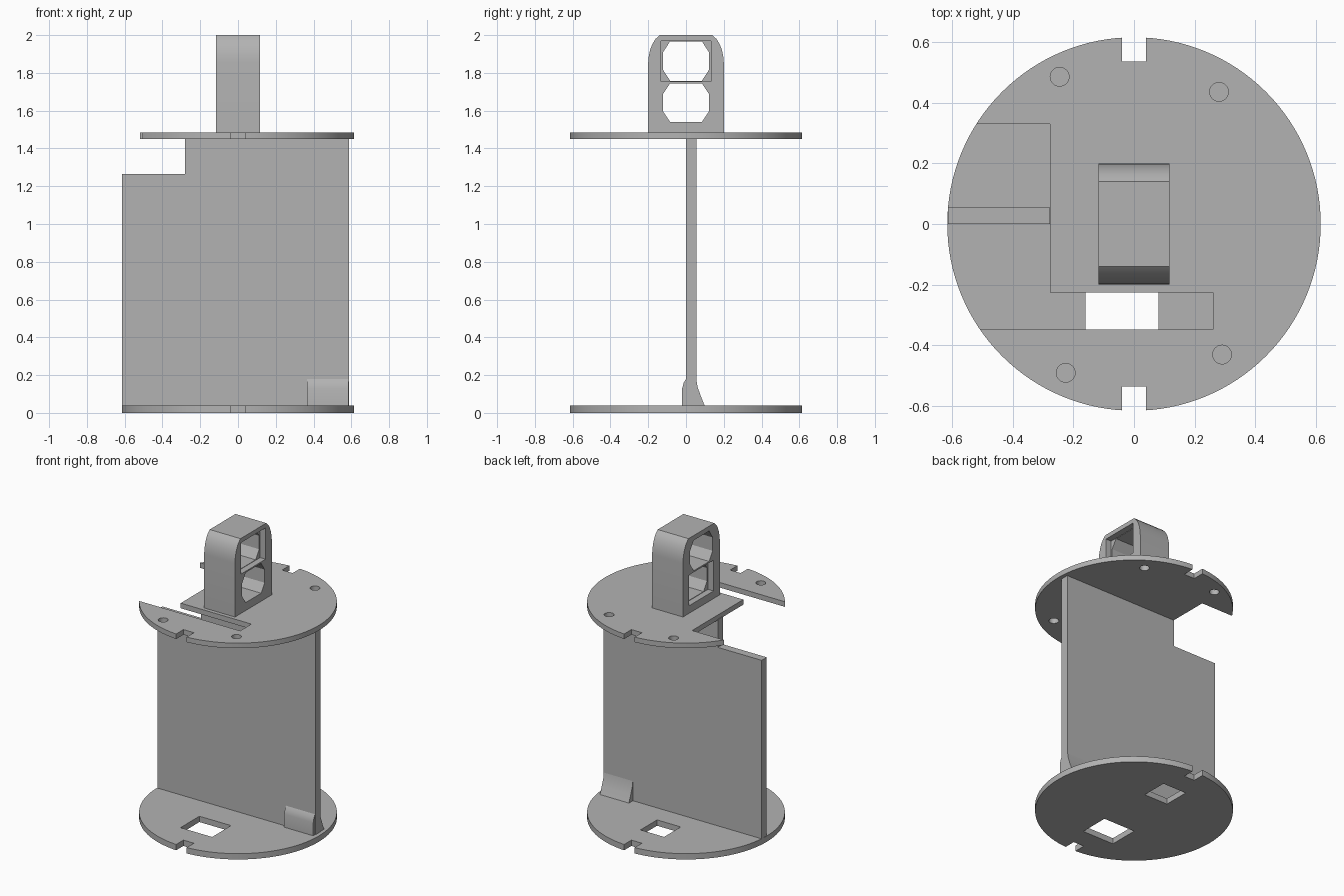
import bpy, bmesh, math

cube = bpy.data.objects.get("Cube")
if cube:
    bpy.data.objects.remove(cube, do_unlink=True)

grey = bpy.data.materials.new("plain grey")
grey.use_nodes = True
GREY = (0.45, 0.45, 0.45, 1)
grey.diffuse_color = GREY
grey.node_tree.nodes["Principled BSDF"].inputs["Base Color"].default_value = GREY


def prism(name, points, axis, low, high):
    """Extrude a closed outline along an axis from low to high."""
    place = {"x": lambda a, b, t: (t, a, b),
             "y": lambda a, b, t: (a, t, b),
             "z": lambda a, b, t: (a, b, t)}[axis]
    bm = bmesh.new()
    face = bm.faces.new([bm.verts.new(place(a, b, low)) for a, b in points])
    moved = bmesh.ops.extrude_face_region(bm, geom=[face])["geom"]
    shift = place(0, 0, high - low)
    bmesh.ops.translate(bm, vec=shift, verts=[v for v in moved if isinstance(v, bmesh.types.BMVert)])
    bmesh.ops.recalc_face_normals(bm, faces=bm.faces)
    mesh = bpy.data.meshes.new(name)
    bm.to_mesh(mesh)
    bm.free()
    mesh.materials.append(grey)
    obj = bpy.data.objects.new(name, mesh)
    bpy.context.collection.objects.link(obj)
    return obj


def rect(a0, a1, b0, b1):
    return [(a0, b0), (a1, b0), (a1, b1), (a0, b1)]


def circle(x, y, r, n):
    return [(x + r * math.cos(math.tau * i / n), y + r * math.sin(math.tau * i / n)) for i in range(n)]


def cut(obj, points, axis, low, high):
    """Subtract a prism from the object."""
    cutter = prism("cutter", points, axis, low, high)
    cutter.hide_render = True
    mod = obj.modifiers.new("cut", "BOOLEAN")
    mod.operation, mod.solver, mod.object = "DIFFERENCE", "EXACT", cutter
    bpy.context.view_layer.objects.active = obj
    bpy.ops.object.modifier_apply(modifier=mod.name)
    bpy.data.objects.remove(cutter, do_unlink=True)


def smooth(obj):
    bpy.ops.object.select_all(action="DESELECT")
    obj.select_set(True)
    bpy.context.view_layer.objects.active = obj
    bpy.ops.object.shade_smooth_by_angle(angle=math.radians(30))


def disc(name, low, high):
    """Round plate with a notch at front and back."""
    obj = prism(name, circle(0, 0, 0.615, 128), "z", low, high)
    for y0, y1 in ((-0.7, -0.535), (0.535, 0.7)):
        cut(obj, rect(-0.04, 0.04, y0, y1), "z", low - 0.1, high + 0.1)
    return obj


# Bottom plate with two windows
bottom = disc("bottom_plate", 0, 0.04)
cut(bottom, rect(-0.16, 0.08, -0.395, -0.19), "z", -0.1, 0.1)
cut(bottom, rect(-0.1, 0.08, 0.2, 0.38), "z", -0.1, 0.1)
smooth(bottom)

# Top plate with side opening, slot and screw holes
top = disc("top_plate", 1.45, 1.485)
opening = [(-0.8, -0.348), (0.26, -0.348), (0.26, -0.226), (-0.277, -0.226), (-0.277, 0.33), (-0.8, 0.33)]
cut(top, opening, "z", 1.4, 1.6)
for x, y in ((-0.245, 0.485), (0.28, 0.435), (0.29, -0.43), (-0.225, -0.49)):
    cut(top, circle(x, y, 0.031, 24), "z", 1.4, 1.6)
smooth(top)

# Upright wall with a stepped corner
prism("wall", [(-0.613, 0.035), (0.588, 0.035), (0.588, 1.455), (-0.28, 1.455),
               (-0.28, 1.265), (-0.613, 1.265)], "y", 0, 0.055)

# Flared foot at one end of the wall
foot = prism("wall_foot", [(-0.02, 0.035), (0.1, 0.035), (0.078, 0.09), (0.062, 0.135), (0.054, 0.18),
                           (0, 0.18), (-0.012, 0.16), (-0.02, 0.13)], "x", 0.365, 0.585)
smooth(foot)

# Connector block with rounded shoulders
half = [(0.2, 1.48), (0.2, 1.855), (0.197, 1.89), (0.189, 1.925), (0.177, 1.955), (0.161, 1.98), (0.14, 2)]
block = prism("connector_block", half + [(-y, z) for y, z in reversed(half)], "x", -0.117, 0.117)


def chamfered(w, z0, z1):
    """Octagonal port outline."""
    dz, dy = (z1 - z0) * 0.28, 0.038
    side = [(w - dy, z0), (w, z0 + dz), (w, z1 - dz), (w - dy, z1)]
    return side + [(-y, z) for y, z in reversed(side)]


# Two ports, each with a square recess on opposite sides
for z0, z1, x0, x1 in ((1.758, 1.967, 0.075, 0.2), (1.54, 1.745, -0.2, -0.075)):
    cut(block, chamfered(0.122, z0, z1), "x", -0.2, 0.2)
    cut(block, rect(-0.132, 0.132, z0 - 0.003, z1 + 0.003), "x", x0, x1)
smooth(block)
